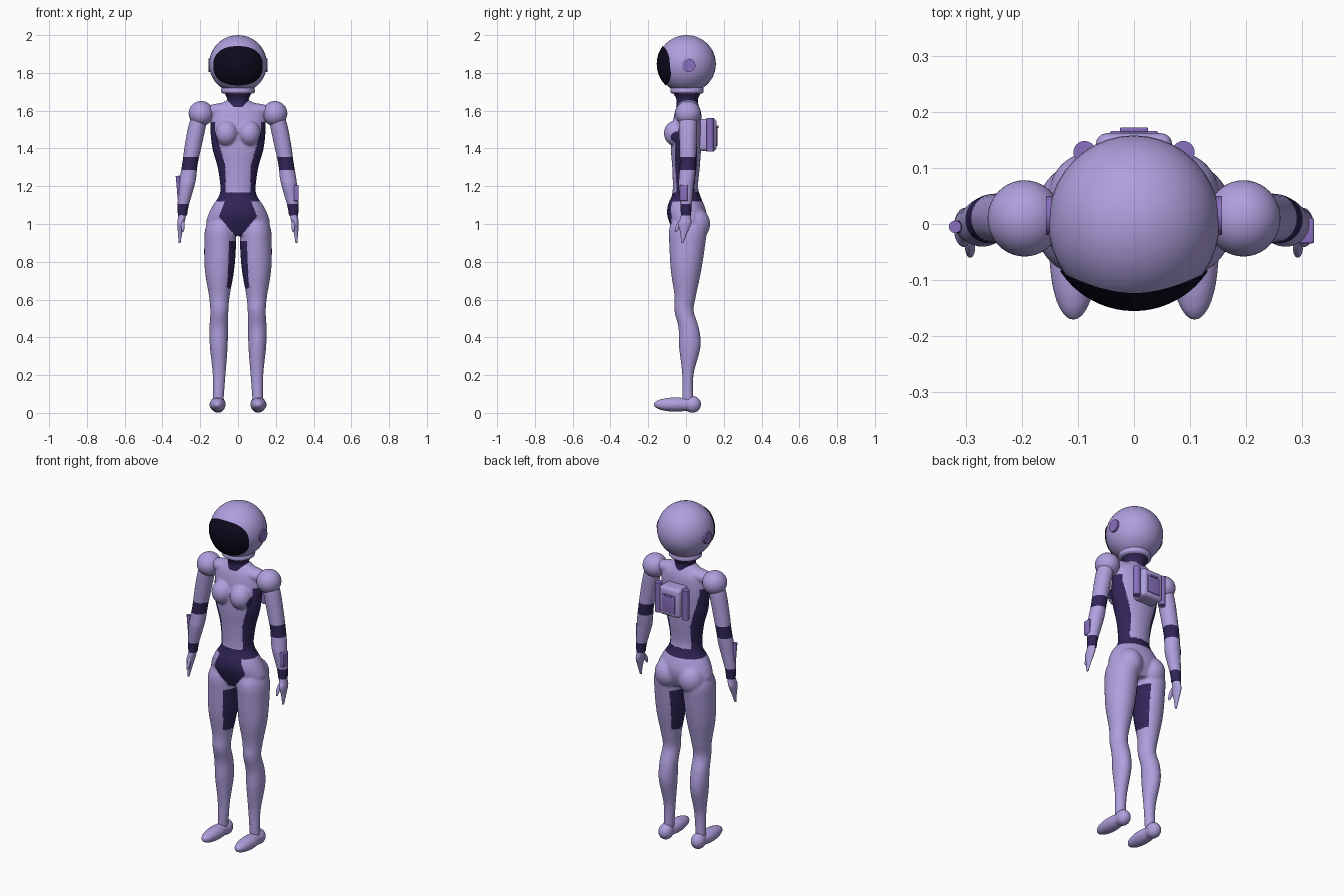
import bpy, bmesh, math
from mathutils import Matrix, Vector

cube = bpy.data.objects.get("Cube")
if cube:
    bpy.data.objects.remove(cube, do_unlink=True)


def material(name, color):
    mat = bpy.data.materials.new(name)
    mat.use_nodes = True
    mat.diffuse_color = (*color, 1)
    mat.node_tree.nodes["Principled BSDF"].inputs["Base Color"].default_value = (*color, 1)
    return mat


LILAC = material("lilac suit", (0.43, 0.35, 0.73))
DARK = material("dark violet fabric", (0.03, 0.018, 0.095))
ACCENT = material("purple trim", (0.25, 0.16, 0.52))
GLASS = material("black visor", (0.004, 0.003, 0.012))


def sphere(bm, center, radii, tilt=0, axis="X"):
    matrix = (Matrix.Translation(center) @ Matrix.Rotation(math.radians(tilt), 4, axis)
              @ Matrix.Diagonal((*radii, 1)))
    bmesh.ops.create_uvsphere(bm, u_segments=40, v_segments=24, radius=1, matrix=matrix)


def cylinder(bm, start, end, radius, top_radius=None):
    start, end = Vector(start), Vector(end)
    axis = end - start
    matrix = Matrix.Translation((start + end) / 2) @ axis.to_track_quat("Z", "Y").to_matrix().to_4x4()
    bmesh.ops.create_cone(bm, cap_ends=True, segments=32, radius1=radius,
                          radius2=top_radius or radius, depth=axis.length, matrix=matrix)


def box(bm, center, size, bevel):
    matrix = Matrix.Translation(center) @ Matrix.Diagonal((*size, 1))
    made = bmesh.ops.create_cube(bm, size=1, matrix=matrix)
    edges = {edge for vert in made["verts"] for edge in vert.link_edges}
    bmesh.ops.bevel(bm, geom=list(edges), offset=bevel, segments=4, affect="EDGES", profile=0.5)


def smooth_rows(rows, steps):
    """Catmull-Rom interpolation between cross-sections."""
    rows = [Vector(row) for row in rows]
    out = []
    for i in range(len(rows) - 1):
        a, b, c, d = rows[max(i - 1, 0)], rows[i], rows[i + 1], rows[min(i + 2, len(rows) - 1)]
        for k in range(steps):
            t = k / steps
            out.append(b + (c - a) * (t / 2) + (a * 2 - b * 5 + c * 4 - d) * (t * t / 2)
                       + (b * 3 - a - c * 3 + d) * (t ** 3 / 2))
    return out + [rows[-1]]


def loft(bm, rows, side=1, steps=10, sides=40):
    """Rows hold z, centre x, centre y, half width, half depth."""
    rings = []
    for z, x, y, width, depth in smooth_rows(rows, steps):
        angles = [math.tau * i / sides for i in range(sides)]
        rings.append([bm.verts.new((side * (x + width * math.cos(a)), y + depth * math.sin(a), z))
                      for a in angles])
    for low, high in zip(rings, rings[1:]):
        for i in range(sides):
            j = (i + 1) % sides
            bm.faces.new((low[i], low[j], high[j], high[i]))
    bm.faces.new(rings[0])
    bm.faces.new(rings[-1])


def finish(name, bm, materials, rule=None, voxel=0):
    bmesh.ops.recalc_face_normals(bm, faces=bm.faces)
    mesh = bpy.data.meshes.new(name)
    bm.to_mesh(mesh)
    bm.free()
    obj = bpy.data.objects.new(name, mesh)
    bpy.context.collection.objects.link(obj)
    bpy.ops.object.select_all(action="DESELECT")
    obj.select_set(True)
    bpy.context.view_layer.objects.active = obj
    if voxel:
        remesh = obj.modifiers.new("blend", "REMESH")
        remesh.mode = "VOXEL"
        remesh.voxel_size = voxel
        relax = obj.modifiers.new("relax", "SMOOTH")
        relax.factor, relax.iterations = 0.5, 8
        for modifier in ("blend", "relax"):
            bpy.ops.object.modifier_apply(modifier=modifier)
    for mat in materials:
        obj.data.materials.append(mat)
    if rule:
        for face in obj.data.polygons:
            face.material_index = int(rule(face.center, face.normal))
    bpy.ops.object.shade_smooth_by_angle(angle=math.radians(180 if voxel else 40))
    return obj


def ramp(value, low, high, start, end):
    t = min(max((value - low) / (high - low), 0), 1)
    return start + (end - start) * t


# Body: torso, bust, seat and legs blended into one skin
TORSO = [(0.94, 0, 0.01, 0.11, 0.07), (1.0, 0, 0.01, 0.165, 0.095), (1.05, 0, 0.005, 0.157, 0.105),
         (1.1, 0, 0, 0.132, 0.096), (1.15, 0, 0, 0.1, 0.075), (1.2, 0, -0.003, 0.094, 0.067),
         (1.3, 0, 0, 0.108, 0.073), (1.4, 0, 0, 0.136, 0.08), (1.5, 0, 0.005, 0.146, 0.08),
         (1.59, 0, 0.01, 0.14, 0.07), (1.64, 0, 0.01, 0.085, 0.05), (1.66, 0, 0.01, 0.05, 0.04)]
LEG = [(0.06, 0.105, 0.01, 0.028, 0.03), (0.2, 0.1, 0.01, 0.034, 0.03), (0.35, 0.102, 0.02, 0.047, 0.057),
       (0.45, 0.102, 0.014, 0.049, 0.054), (0.54, 0.099, -0.01, 0.048, 0.051),
       (0.62, 0.099, -0.004, 0.055, 0.057), (0.75, 0.098, 0, 0.077, 0.08),
       (0.88, 0.095, 0.006, 0.084, 0.094), (0.98, 0.093, 0.01, 0.079, 0.098), (1.06, 0.08, 0.01, 0.05, 0.06)]
body = bmesh.new()
loft(body, TORSO)
sphere(body, (0, 0.01, 1.6), (0.2, 0.055, 0.045))
for side in (-1, 1):
    loft(body, LEG, side)
    sphere(body, (side * 0.06, -0.055, 1.48), (0.06, 0.062, 0.068))
    sphere(body, (side * 0.078, 0.05, 1.0), (0.074, 0.078, 0.085))


def body_panels(point, normal):
    x, z = abs(point.x), point.z
    if 1.12 < z < 1.17:
        return True
    if 1.17 <= z < 1.54:
        return x > ramp(z, 1.3, 1.5, 0.066, 0.122)
    if 1.04 <= z <= 1.12:
        return point.y < 0 and x < ramp(z, 1.04, 1.12, 0.1, 0.07)
    if 0.93 < z < 1.04 and point.y < 0:
        return x < ramp(z, 0.93, 1.04, 0.01, 0.1)
    inward = normal.x * math.copysign(1, point.x)
    return 0.66 < z < 0.91 and x < 0.09 and inward < -0.6


finish("body_suit", body, [LILAC, DARK], body_panels, voxel=0.006)

# Arms, hands and feet
ARM = [(1.045, 0.294, 0, 0.024, 0.027), (1.1, 0.29, 0, 0.03, 0.03), (1.2, 0.272, 0, 0.041, 0.04),
       (1.25, 0.264, 0.005, 0.043, 0.042), (1.32, 0.254, 0.01, 0.041, 0.043),
       (1.42, 0.236, 0.01, 0.045, 0.045), (1.52, 0.216, 0.01, 0.046, 0.048), (1.59, 0.2, 0.01, 0.04, 0.045)]
HAND = [(0.9, 0.309, -0.02, 0.005, 0.006), (0.95, 0.307, -0.012, 0.011, 0.018),
        (1.0, 0.303, -0.007, 0.018, 0.034), (1.03, 0.298, -0.002, 0.02, 0.029), (1.07, 0.293, 0, 0.02, 0.022)]


def arm_bands(point, normal):
    return 1.285 < point.z < 1.355 or point.z < 1.105


for side, label in ((-1, "right"), (1, "left")):
    arm = bmesh.new()
    loft(arm, ARM, side, steps=16)
    finish(label + "_arm", arm, [LILAC, DARK], arm_bands)
    shoulder = bmesh.new()
    sphere(shoulder, (side * 0.195, 0.01, 1.585), (0.066, 0.068, 0.066))
    finish(label + "_shoulder", shoulder, [LILAC])
    hand = bmesh.new()
    loft(hand, HAND, side)
    sphere(hand, (side * 0.292, -0.042, 0.99), (0.009, 0.011, 0.036), tilt=-25)
    finish(label + "_hand", hand, [LILAC])
    foot = bmesh.new()
    sphere(foot, (side * 0.108, -0.055, 0.044), (0.043, 0.118, 0.038))
    sphere(foot, (side * 0.106, 0.035, 0.045), (0.04, 0.045, 0.045))
    finish(label + "_foot", foot, [LILAC], voxel=0.006)
    ear = bmesh.new()
    cylinder(ear, (side * 0.13, 0.015, 1.84), (side * 0.157, 0.015, 1.84), 0.035)
    finish(label + "_ear_disc", ear, [ACCENT])

# Helmet, visor, collar and neck
HEAD = Vector((0, 0.003, 1.847))
helmet = bmesh.new()
sphere(helmet, HEAD, (0.153, 0.155, 0.153))
finish("helmet", helmet, [LILAC])

visor = bmesh.new()
rings, spokes = 12, 64
grid = []
for r in range(1, rings + 1):
    ring = []
    for s in range(spokes):
        c, d = math.cos(math.tau * s / spokes), math.sin(math.tau * s / spokes)
        x = 0.131 * r / rings * math.copysign(abs(c) ** 0.85, c)
        z = 0.104 * r / rings * math.copysign(abs(d) ** 0.85, d) - 0.009
        ring.append(visor.verts.new(HEAD + Vector((x, -math.sqrt(0.158 ** 2 - x * x - z * z), z))))
    grid.append(ring)
visor.faces.new(grid[0])
for inner, outer in zip(grid, grid[1:]):
    for s in range(spokes):
        t = (s + 1) % spokes
        visor.faces.new((inner[s], outer[s], outer[t], inner[t]))
glass = finish("visor", visor, [GLASS])
if sum(face.normal.y for face in glass.data.polygons) > 0:
    glass.data.flip_normals()

collar = bmesh.new()
loft(collar, [(1.69, 0, 0.005, 0.078, 0.078), (1.7, 0, 0.005, 0.09, 0.088), (1.722, 0, 0.005, 0.086, 0.086)])
finish("collar", collar, [LILAC])
neck = bmesh.new()
loft(neck, [(1.62, 0, 0.008, 0.064, 0.06), (1.66, 0, 0.006, 0.057, 0.057), (1.7, 0, 0.005, 0.076, 0.078)])
finish("neck", neck, [DARK])

# Backpack with side tanks and rear panel
pack = bmesh.new()
box(pack, (0, 0.115, 1.472), (0.136, 0.094, 0.17), 0.02)
finish("backpack", pack, [LILAC])
trim = bmesh.new()
box(trim, (0, 0.162, 1.465), (0.085, 0.008, 0.105), 0.003)
box(trim, (0, 0.168, 1.515), (0.05, 0.008, 0.012), 0.002)
finish("backpack_panel", trim, [ACCENT])
for side, label in ((-1, "right"), (1, "left")):
    tank = bmesh.new()
    cylinder(tank, (side * 0.088, 0.128, 1.385), (side * 0.088, 0.128, 1.56), 0.02)
    finish(label + "_tank", tank, [ACCENT])

# Forearm devices
rod = bmesh.new()
cylinder(rod, (-0.308, -0.005, 1.13), (-0.319, -0.005, 1.255), 0.011)
finish("right_forearm_rod", rod, [ACCENT])
pad = bmesh.new()
box(pad, (0.308, -0.012, 1.165), (0.026, 0.045, 0.085), 0.004)
finish("left_forearm_panel", pad, [ACCENT])
